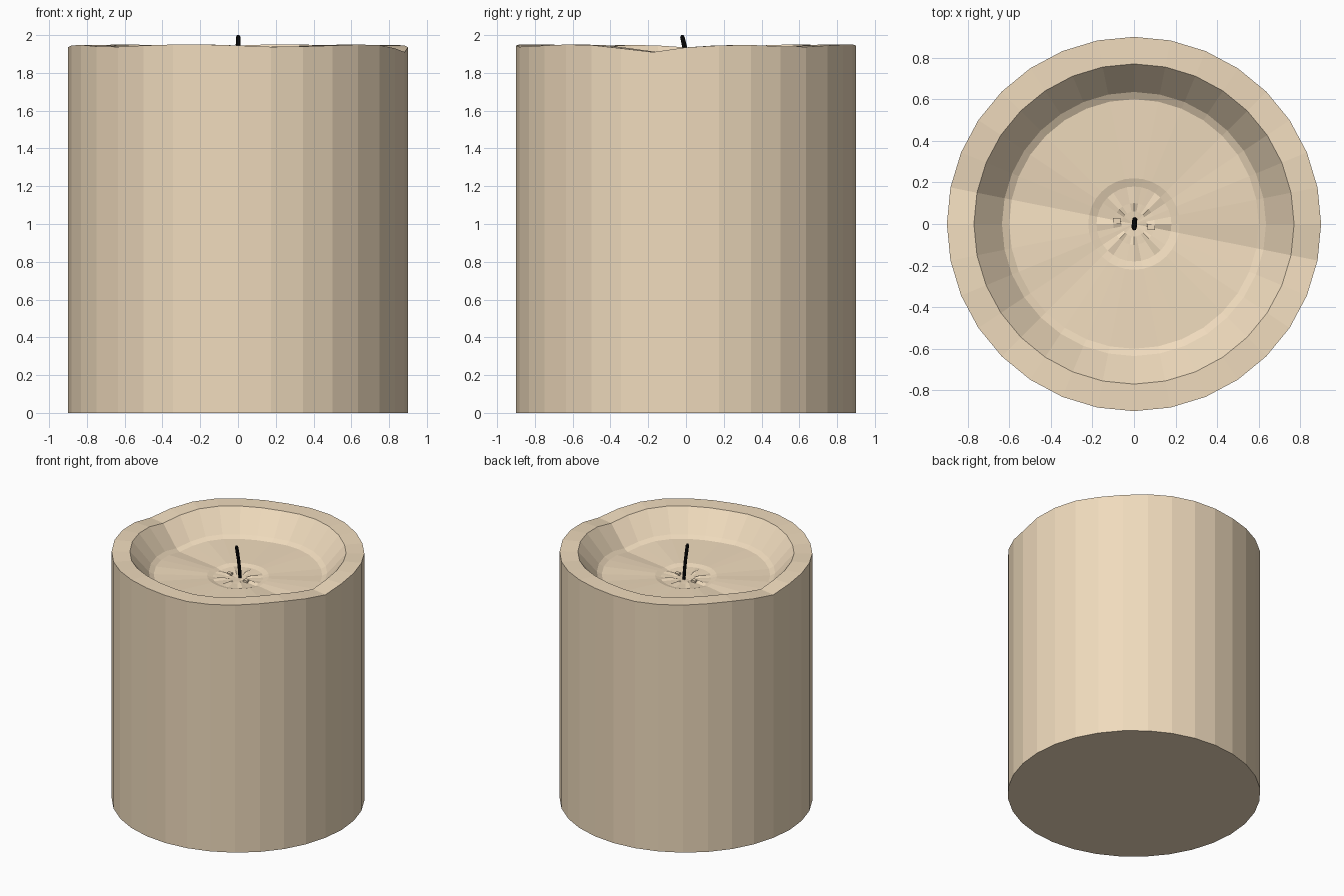
import bpy, bmesh, math

if "Cube" in bpy.data.objects:
    bpy.data.objects.remove(bpy.data.objects["Cube"])

SIDES = 32


def material(name, color):
    m = bpy.data.materials.new(name)
    m.diffuse_color = color
    m.use_nodes = True
    m.node_tree.nodes["Principled BSDF"].inputs["Base Color"].default_value = m.diffuse_color
    return m


def finish(bm, name, mat):
    bmesh.ops.recalc_face_normals(bm, faces=bm.faces)
    me = bpy.data.meshes.new(name)
    bm.to_mesh(me)
    bm.free()
    me.materials.append(mat)
    ob = bpy.data.objects.new(name, me)
    bpy.context.collection.objects.link(ob)
    return ob


def bridge(bm, a, b):
    n = len(a)
    for i in range(n):
        bm.faces.new((a[i], a[(i + 1) % n], b[(i + 1) % n], b[i]))


# Melted rim: drop below the top (in mm), repeating every half turn
dip = [15, 5, 2, 10, 12, 5, 0, 0, 5, 12, 10, 5, 0, 3, 20, 40]

# Candle body profile: radius, height, share of the melt dip
profile = [(0.90, 0.0, 0), (0.90, 1.95, 1), (0.77, 1.95, 1), (0.635, 1.79, 0.8),
           (0.60, 1.77, 0.7), (0.22, 1.757, 0.25), (0.18, 1.745, 0.2),
           (0.10, 1.74, 0.1), (0.06, 1.74, 0.1)]
bm = bmesh.new()
rings = []
for r, z, share in profile:
    ring = []
    for k in range(SIDES):
        a = 2 * math.pi * k / SIDES
        h = z - share * dip[k % 16] / 1000
        # small wax ridges around the wick
        if r == 0.10 and k % 4 == 0:
            h += 0.012
        ring.append(bm.verts.new((r * math.cos(a), r * math.sin(a), h)))
    rings.append(ring)
for a, b in zip(rings, rings[1:]):
    bridge(bm, a, b)
bm.faces.new(rings[0])
centre = bm.verts.new((0, 0, 1.735))
for k in range(SIDES):
    bm.faces.new((rings[-1][k], rings[-1][(k + 1) % SIDES], centre))
finish(bm, "wax_body", material("wax", (0.87, 0.71, 0.51, 1)))

# Two wax crumbs beside the wick
for i, s in enumerate((1, -1)):
    bm = bmesh.new()
    bmesh.ops.create_cube(bm, size=1)
    for v in bm.verts:
        v.co = (v.co.x * 0.035 + s * 0.083, v.co.y * 0.03 - s * 0.015, v.co.z * 0.02 + 1.743)
    finish(bm, "wax_crumb_%d" % i, bpy.data.materials["wax"])

# Wick: slim tube leaning slightly to the front
path = [(0.004, 0.022, 1.72), (0.003, 0.015, 1.80), (0.002, 0.004, 1.88),
        (0.001, -0.010, 1.95), (0.001, -0.019, 1.99), (0.001, -0.020, 2.0)]
radii = [0.012, 0.012, 0.012, 0.013, 0.012, 0.006]
bm = bmesh.new()
rings = [[bm.verts.new((x + r * math.cos(t * math.pi / 4), y + r * math.sin(t * math.pi / 4), z))
          for t in range(8)] for (x, y, z), r in zip(path, radii)]
for a, b in zip(rings, rings[1:]):
    bridge(bm, a, b)
bm.faces.new(rings[0])
bm.faces.new(rings[-1])
finish(bm, "wick", material("burnt_wick", (0.004, 0.004, 0.004, 1)))
